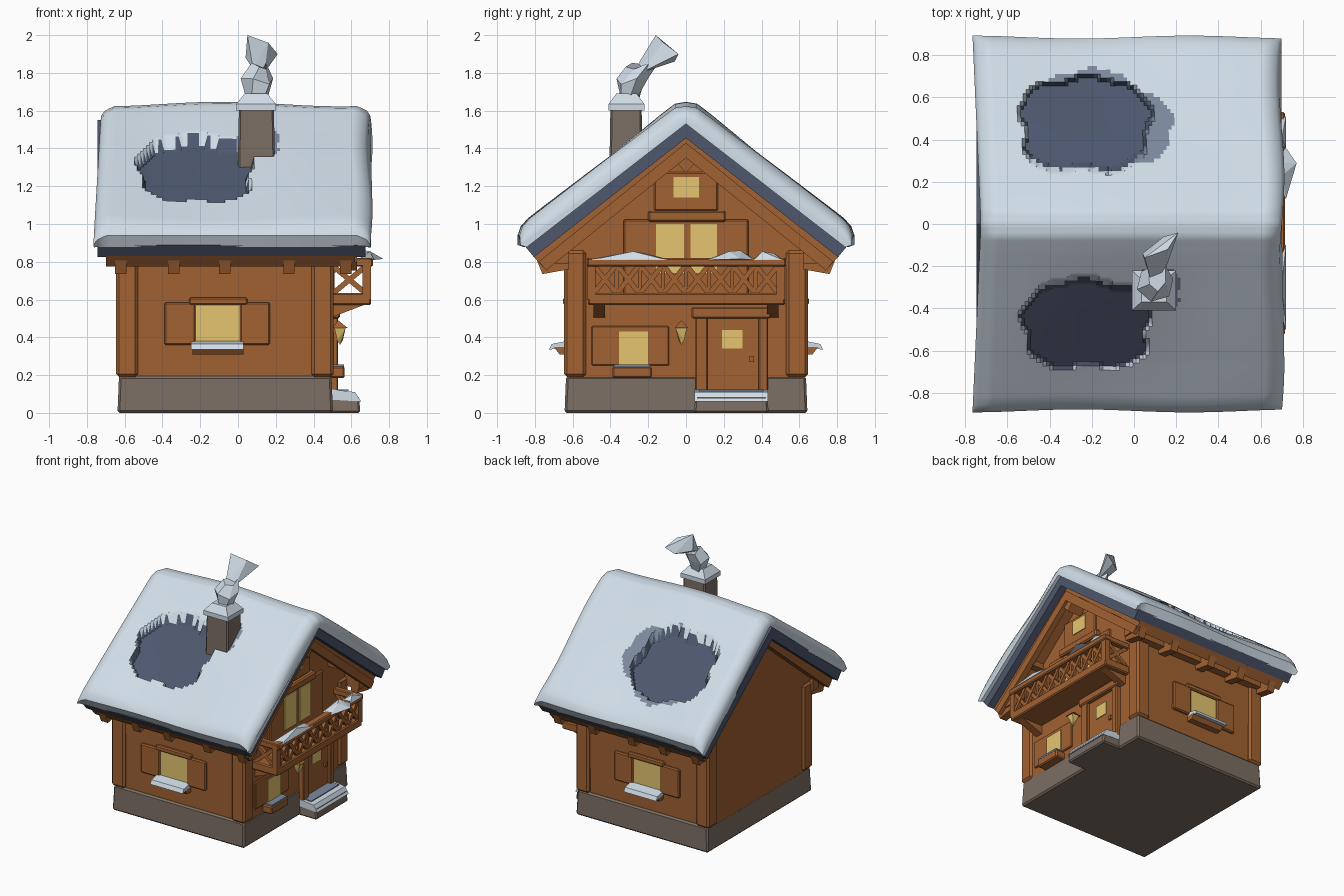
import bpy, bmesh, math, random
from mathutils import Vector

if "Cube" in bpy.data.objects:
    bpy.data.objects.remove(bpy.data.objects["Cube"])

random.seed(4)

def material(name, r, g, b):
    m = bpy.data.materials.new(name)
    m.diffuse_color = (r, g, b, 1)
    m.use_nodes = True
    m.node_tree.nodes["Principled BSDF"].inputs["Base Color"].default_value = m.diffuse_color
    return m

SNOW = material("snow", 0.63, 0.72, 0.80)
SLATE = material("dark_slate", 0.075, 0.095, 0.155)
FROST = material("frosted_slate", 0.20, 0.25, 0.34)
WOOD = material("wood", 0.36, 0.122, 0.032)
STONE = material("stone", 0.20, 0.155, 0.125)
GLOW = material("window_glow", 0.78, 0.56, 0.16)

def finish(name, bm, *mats, smooth=None):
    bmesh.ops.recalc_face_normals(bm, faces=bm.faces)
    me = bpy.data.meshes.new(name)
    bm.to_mesh(me)
    bm.free()
    ob = bpy.data.objects.new(name, me)
    bpy.context.collection.objects.link(ob)
    for m in mats:
        me.materials.append(m)
    if smooth:
        bpy.ops.object.select_all(action='DESELECT')
        ob.select_set(True)
        bpy.context.view_layer.objects.active = ob
        bpy.ops.object.shade_smooth_by_angle(angle=math.radians(smooth))
    return ob

def box(name, x, y, z, mat, taper=0.0, bevel=0.0):
    """Box from (min, max) ranges; taper widens the bottom."""
    bm = bmesh.new()
    for v in bmesh.ops.create_cube(bm, size=1)['verts']:
        t = taper if v.co.z < 0 else 0
        p = [r[0] + (r[1] - r[0]) * (c + 0.5) for r, c in zip((x, y, z), v.co)]
        p[0] += math.copysign(t, v.co.x)
        p[1] += math.copysign(t, v.co.y)
        v.co = p
    if bevel:
        bmesh.ops.bevel(bm, geom=bm.edges[:], offset=bevel, segments=1, affect='EDGES')
    return finish(name, bm, mat)

def hull(name, pts, mat):
    bm = bmesh.new()
    for p in pts:
        bm.verts.new(p)
    bmesh.ops.convex_hull(bm, input=bm.verts[:])
    return finish(name, bm, mat)

def extrude_x(name, yz, x0, x1, mat):
    bm = bmesh.new()
    f = bm.faces.new([bm.verts.new((x0, y, z)) for y, z in yz])
    r = bmesh.ops.extrude_face_region(bm, geom=[f])
    for v in r['geom']:
        if isinstance(v, bmesh.types.BMVert):
            v.co.x = x1
    return finish(name, bm, mat)

def beam(name, a, b, w, mat):
    """Square bar between two points."""
    a, b = Vector(a), Vector(b)
    bm = bmesh.new()
    bmesh.ops.create_cube(bm, size=1)
    q = (b - a).to_track_quat('Z', 'Y')
    for v in bm.verts:
        v.co = (a + b) / 2 + q @ Vector((v.co.x * w, v.co.y * w, v.co.z * (b - a).length))
    return finish(name, bm, mat)

def chevron(name, top, eave_top, eave_bottom, bottom, x0, x1, mat):
    right = [(0, top), eave_top, eave_bottom, (0, bottom)]
    left = [(-eave_bottom[0], eave_bottom[1]), (-eave_top[0], eave_top[1])]
    return extrude_x(name, right + left, x0, x1, mat)

# Stone base and timber walls
box("stone_base", (-0.63, 0.495), (-0.635, 0.635), (0, 0.195), STONE, taper=0.008, bevel=0.012)
extrude_x("timber_walls", [(-0.62, 0.18), (0.62, 0.18), (0.63, 0.88), (0, 1.43), (-0.63, 0.88)],
          -0.63, 0.49, WOOD)
for s in (-1, 1):
    for n, x in (("back", (-0.645, -0.53)), ("gable", (0.39, 0.505))):
        box("corner_post_" + n, x, sorted((s * 0.53, s * 0.645)), (0.19, 0.86), WOOD, bevel=0.015)

# Timber soffit, purlins and rafter tails
chevron("soffit", 1.46, (0.81, 0.83), (0.76, 0.775), 1.40, -0.70, 0.62, WOOD)
chevron("gable_board", 1.43, (0.78, 0.80), (0.74, 0.755), 1.35, 0.585, 0.63, WOOD)
hull("gable_ornament", [(x, y, z) for x in (0.49, 0.61) for y, z in ((-0.09, 1.37), (0.09, 1.37), (0, 1.27))], WOOD)
for s in (-1, 1):
    box("purlin", (-0.62, 0.60), sorted((s * 0.41, s * 0.48)), (1.02, 1.10), WOOD)
    box("eave_purlin", (-0.66, 0.61), sorted((s * 0.62, s * 0.69)), (0.79, 0.88), WOOD)
    for x in (-0.62, -0.34, -0.07, 0.27, 0.57):
        hull("rafter_tail", [(x + d, s * y, z) for d in (-0.03, 0.03)
                             for y, z in ((0.62, 0.88), (0.62, 0.76), (0.76, 0.735), (0.79, 0.81))], WOOD)

# Slate roof slab
chevron("slate_roof", 1.55, (0.855, 0.885), (0.805, 0.825), 1.455, -0.745, 0.675, SLATE)

# Snow blanket with melted patches
KNOTS = [(0, 1.635), (0.06, 1.625), (0.14, 1.565), (0.4, 1.36), (0.65, 1.16), (0.83, 1.02), (0.88, 0.965)]

def snow_top(y):
    y = abs(y)
    for (a, za), (b, zb) in zip(KNOTS, KNOTS[1:]):
        if y <= b:
            return za + (zb - za) * (y - a) / (b - a)
    return KNOTS[-1][1]

def blob(x, y, cx, cy, a, b):
    u, v = (x - cx) / a, (y - cy) / b
    t = math.atan2(v, u)
    return abs(u) ** 3 + abs(v) ** 3 < 1 + 0.14 * math.sin(5 * t + cy) + 0.1 * math.sin(9 * t)

def melted(x, y):
    return blob(x, y, -0.225, -0.475, 0.295, 0.205) or blob(x, y, -0.23, 0.475, 0.30, 0.215)

def frosted(x, y):
    return blob(x, y, -0.06, 0.46, 0.235, 0.17) or blob(x, y, -0.21, 0.56, 0.22, 0.17) or blob(x, y, 0.11, -0.31, 0.11, 0.10)

N, M = 90, 84
section = [(-0.87 + 1.74 * i / N, None) for i in range(N + 1)]
section += [(0.885, 0.94), (0.85, 0.878), (0, 1.53), (-0.85, 0.878), (-0.885, 0.94)]
stations = [0, 0.012, 0.03] + [0.05 + 0.9 * i / M for i in range(M + 1)] + [0.97, 0.988, 1]
bm = bmesh.new()
rings = []
for t in stations:
    e = min(t, 1 - t)
    k = 1 if e >= 0.05 else 0.45 + 0.55 * math.sqrt(e / 0.05)
    ring = []
    for y, z in section:
        xl, xr = -0.725 - 0.045 * abs(y), 0.70 + 0.012 * math.sin(7 * y)
        x = xl + (xr - xl) * t
        if z is None:
            z = snow_top(y) + 0.012 * math.sin(5 * x + 2) * math.cos(4 * y)
            if melted(x, y):
                z -= 0.055
        under = 1.53 - 0.77 * abs(y)
        ring.append(bm.verts.new((x, y * (1 + 0.008 * math.sin(6 * x)), under + (z - under) * k)))
    rings.append(ring)
for a, b in zip(rings, rings[1:]):
    for i in range(len(a)):
        j = (i + 1) % len(a)
        f = bm.faces.new((a[i], a[j], b[j], b[i]))
        c = f.calc_center_median()
        if i < N:
            f.material_index = 1 if melted(c.x, c.y) else 2 if frosted(c.x, c.y) else 0
bm.faces.new(rings[0])
bm.faces.new(rings[-1])
finish("roof_snow", bm, SNOW, SLATE, FROST, smooth=40)

# Chimney, its snow cap and the smoke
box("chimney", (0.005, 0.19), (-0.40, -0.235), (1.28, 1.62), STONE, taper=0.006, bevel=0.01)
hull("chimney_snow", [(0.095 + sx * w, -0.315 + sy * w * 0.9, z) for w, z in ((0.105, 1.60), (0.105, 1.635), (0.06, 1.69))
                      for sx in (-1, 1) for sy in (-1, 1)], SNOW)
bm = bmesh.new()
rings = []
for n, (x, y, z, rx, ry) in enumerate([(0.1, -0.3, 1.66, 0.055, 0.055), (0.1, -0.285, 1.76, 0.09, 0.085),
                                       (0.11, -0.24, 1.835, 0.045, 0.08)]):
    rings.append([bm.verts.new((x + rx * math.cos(a), y + ry * math.sin(a), z + 0.02 * math.sin(a * 2)))
                  for a in (math.tau * i / 6 + n * 0.3 for i in range(6))])
for a, b in zip(rings, rings[1:]):
    for i in range(6):
        bm.faces.new((a[i], a[(i + 1) % 6], b[(i + 1) % 6], b[i]))
bm.faces.new(rings[0])
bm.faces.new(rings[-1])
finish("smoke_lower", bm, SNOW)
hull("smoke_upper", [(0.05, -0.16, 2.0), (0.21, -0.04, 1.90), (0.14, -0.06, 1.86), (0.04, -0.14, 1.88),
                     (0.08, -0.27, 1.82), (0.14, -0.24, 1.80), (0.16, -0.12, 1.96)], SNOW)

# Side windows with shutters and snowy sills, on front and back
for s in (-1, 1):
    def yr(a, b):
        return sorted((s * a, s * b))
    box("shutter_left", (-0.39, -0.225), yr(0.61, 0.645), (0.36, 0.585), WOOD, bevel=0.008)
    box("shutter_right", (0.01, 0.17), yr(0.61, 0.645), (0.36, 0.585), WOOD, bevel=0.008)
    box("window_header", (-0.26, 0.05), yr(0.61, 0.65), (0.57, 0.61), WOOD, bevel=0.008)
    box("side_window", (-0.225, 0.01), yr(0.628, 0.635), (0.36, 0.57), GLOW)
    hull("window_sill", [(x, s * y, z) for x in (-0.24, 0.03) for y, z in
                         ((0.61, 0.31), (0.61, 0.35), (0.70, 0.35), (0.67, 0.31))], WOOD)
    hull("sill_snow", [(x, s * y, z) for x in (-0.25, 0.03) for y, z in
                       ((0.61, 0.35), (0.61, 0.385), (0.71, 0.365), (0.725, 0.335))], SNOW)

# Gable windows
box("attic_frame", (0.48, 0.505), (-0.17, 0.17), (1.07, 1.275), WOOD, bevel=0.008)
box("attic_window", (0.503, 0.511), (-0.065, 0.07), (1.14, 1.25), GLOW)
box("balcony_door_frame", (0.48, 0.51), (-0.33, 0.33), (0.62, 1.025), WOOD, bevel=0.008)
box("balcony_header", (0.48, 0.53), (-0.20, 0.21), (1.01, 1.07), WOOD, bevel=0.01)
for y in ((-0.16, -0.01), (0.025, 0.165)):
    box("balcony_door_glass", (0.508, 0.516), y, (0.74, 1.0), GLOW)
box("lower_frame", (0.48, 0.503), (-0.50, -0.09), (0.25, 0.46), WOOD, bevel=0.006)
box("lower_window", (0.501, 0.509), (-0.355, -0.20), (0.25, 0.43), GLOW)
box("lower_sill", (0.48, 0.565), (-0.39, -0.18), (0.185, 0.245), WOOD, bevel=0.008)
box("lower_sill_snow", (0.49, 0.56), (-0.38, -0.19), (0.243, 0.257), FROST)

# Front door, step and lantern
box("door", (0.48, 0.505), (0.11, 0.40), (0.12, 0.52), WOOD)
for y in ((0.05, 0.115), (0.385, 0.435)):
    box("door_jamb", (0.48, 0.53), y, (0.10, 0.55), WOOD, bevel=0.006)
box("door_lintel", (0.48, 0.54), (0.03, 0.45), (0.50, 0.56), WOOD, bevel=0.008)
box("door_window", (0.503, 0.511), (0.19, 0.30), (0.34, 0.44), GLOW)
box("door_handle", (0.50, 0.52), (0.335, 0.36), (0.27, 0.30), WOOD)
box("door_step", (0.47, 0.64), (0.05, 0.43), (0, 0.09), STONE, taper=0.008, bevel=0.01)
hull("step_snow", [(x, y, z) for y in (0.045, 0.435) for x, z in ((0.49, 0.125), (0.62, 0.11), (0.652, 0.06), (0.49, 0.07))], SNOW)
box("step_frost", (0.50, 0.585), (0.07, 0.41), (0.117, 0.124), FROST)
hull("lantern_top", [(0.50, -0.06, 0.45), (0.50, 0.01, 0.45), (0.58, -0.06, 0.45), (0.58, 0.01, 0.45), (0.53, -0.025, 0.49)], WOOD)
hull("lantern_glass", [(0.51, -0.055, 0.45), (0.51, 0.005, 0.45), (0.57, -0.055, 0.45), (0.57, 0.005, 0.45),
                       (0.525, -0.04, 0.385), (0.555, -0.01, 0.385), (0.54, -0.025, 0.36)], GLOW)

# Balcony floor, rails, lattice and brackets
box("balcony_floor", (0.48, 0.705), (-0.52, 0.525), (0.57, 0.635), WOOD, bevel=0.008)
box("balcony_rail", (0.655, 0.715), (-0.525, 0.53), (0.775, 0.82), WOOD, bevel=0.008)
for s in (-1, 1):
    box("balcony_side_rail", (0.48, 0.70), sorted((s * 0.48, s * 0.525)), (0.775, 0.82), WOOD, bevel=0.006)
    box("balcony_post", (0.66, 0.705), sorted((s * 0.48, s * 0.525)), (0.60, 0.80), WOOD)
    beam("side_lattice", (0.50, s * 0.50, 0.63), (0.68, s * 0.50, 0.78), 0.028, WOOD)
    beam("side_lattice", (0.50, s * 0.50, 0.78), (0.68, s * 0.50, 0.63), 0.028, WOOD)
    hull("balcony_bracket", [(x, s * 0.46 + d, z) for d in (-0.03, 0.03)
                             for x, z in ((0.48, 0.58), (0.48, 0.50), (0.69, 0.58))], WOOD)
for i in range(8):
    y0 = -0.49 + i * 0.1225
    beam("lattice_rising", (0.685, y0, 0.63), (0.685, y0 + 0.1225, 0.785), 0.026, WOOD)
    beam("lattice_falling", (0.68, y0, 0.785), (0.68, y0 + 0.1225, 0.63), 0.026, WOOD)
    beam("lattice_upright", (0.68, y0, 0.62), (0.68, y0, 0.79), 0.02, WOOD)

# Snow lying on the rail
for y0, y1, tip in ((-0.50, -0.10, 0.72), (0.12, 0.36, 0.77), (0.36, 0.51, 0.72)):
    ym = y0 + (y1 - y0) * 0.7
    hull("rail_snow", [(0.645, y0, 0.815), (0.72, y0, 0.81), (0.645, y1, 0.815), (0.72, y1, 0.81),
                       (0.67, ym, 0.86 if tip > 0.75 else 0.845), (tip, ym, 0.815), (0.70, ym - 0.06, 0.855)], SNOW)
